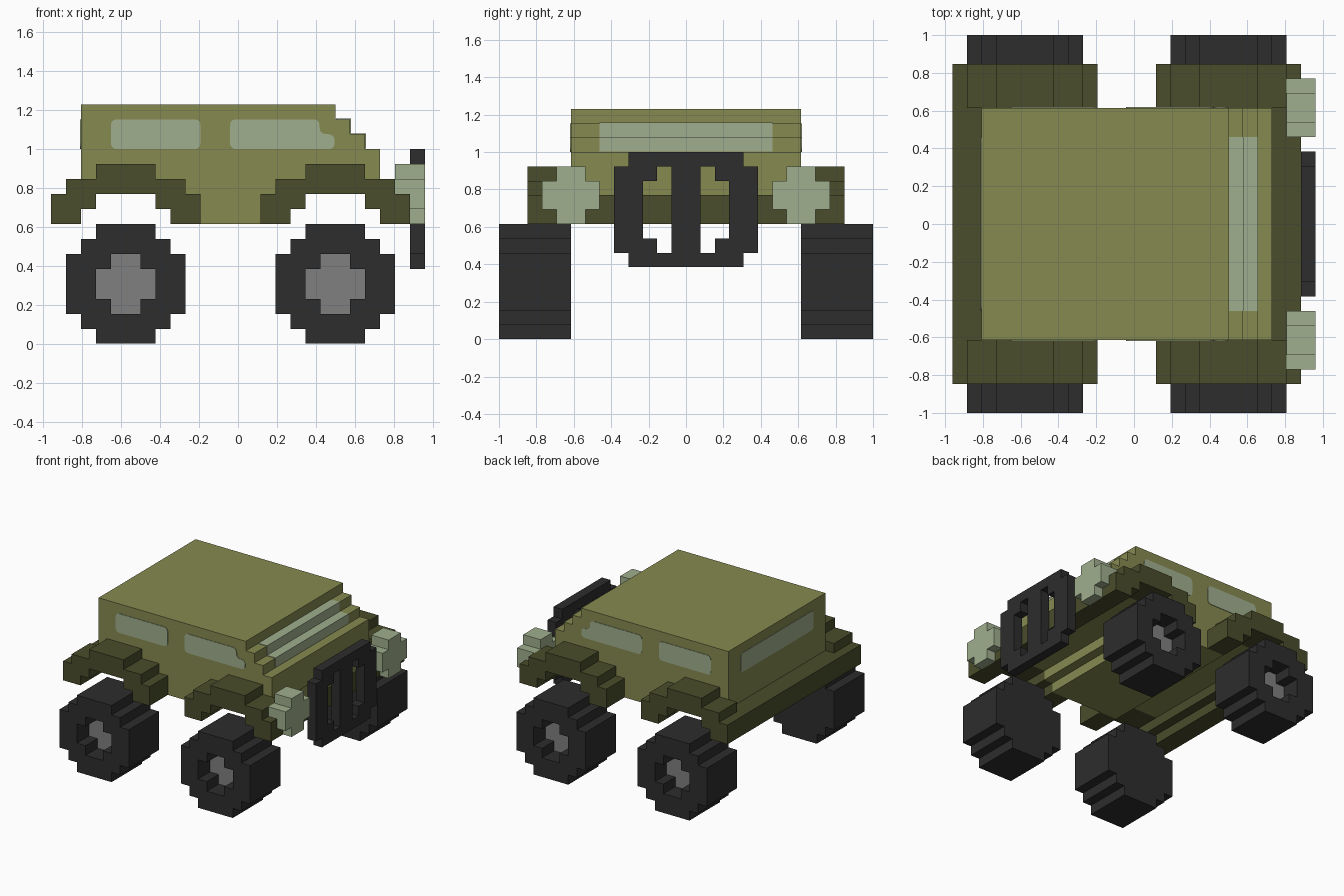
import bpy, bmesh
from mathutils import Vector

if "Cube" in bpy.data.objects:
    bpy.data.objects.remove(bpy.data.objects["Cube"], do_unlink=True)

U = 1 / 13                       # size of one block
ORIGIN = Vector((12.5, 13, 0))   # block coordinates of the model centre


def material(name, hex_code):
    rgb = [int(hex_code[i:i + 2], 16) / 255 for i in (0, 2, 4)]
    col = [c / 12.92 if c < 0.04045 else ((c + 0.055) / 1.055) ** 2.4 for c in rgb] + [1]
    m = bpy.data.materials.new(name)
    m.use_nodes = True
    m.diffuse_color = col
    bsdf = m.node_tree.nodes["Principled BSDF"]
    bsdf.inputs["Base Color"].default_value = col
    bsdf.inputs["Roughness"].default_value = 0.9
    return m


OLIVE = material("olive body", "868A50")
DARK = material("dark olive trim", "4A4D2B")
BLACK = material("black rubber", "2D2D2D")
GREY = material("grey hub", "808080")
GLASS = material("pale green glass", "A0AF8E")


def slab(name, mat, axis, lo, hi, z0, rows, shift=(0, 0, 0), mirror=False, rounding=0):
    """Extrude stacked rows of block spans along axis ('x' or 'y') from lo to hi."""
    def place(a, z):
        return (a, lo, z) if axis == 'y' else (lo, a, z)
    bm = bmesh.new()
    for z, spans in enumerate(rows, z0):
        for start, end in spans:
            for a in range(start, end):
                corners = ((a, z), (a + 1, z), (a + 1, z + 1), (a, z + 1))
                bm.faces.new([bm.verts.new(place(*c)) for c in corners])
    bmesh.ops.remove_doubles(bm, verts=bm.verts[:], dist=0.001)
    direction = Vector((0, 1, 0)) if axis == 'y' else Vector((1, 0, 0))
    ext = bmesh.ops.extrude_face_region(bm, geom=bm.faces[:], use_keep_orig=True)
    moved = [g for g in ext["geom"] if isinstance(g, bmesh.types.BMVert)]
    bmesh.ops.translate(bm, verts=moved, vec=direction * (hi - lo))
    bmesh.ops.recalc_face_normals(bm, faces=bm.faces[:])
    bmesh.ops.dissolve_limit(bm, angle_limit=0.02, verts=bm.verts[:], edges=bm.edges[:])
    if rounding:
        edges = [e for e in bm.edges
                 if abs((e.verts[0].co - e.verts[1].co).normalized().dot(direction)) > 0.99]
        bmesh.ops.bevel(bm, geom=edges, offset=rounding, segments=3, profile=0.5, affect='EDGES')
    for v in bm.verts:
        v.co = (v.co + Vector(shift) - ORIGIN) * U
    bmesh.ops.recalc_face_normals(bm, faces=bm.faces[:])
    mesh = bpy.data.meshes.new(name)
    bm.to_mesh(mesh)
    bm.free()
    mesh.materials.append(mat)
    obj = bpy.data.objects.new(name, mesh)
    bpy.context.collection.objects.link(obj)
    if mirror:
        mod = obj.modifiers.new("mirror_sides", 'MIRROR')
        mod.use_axis = (False, True, False)
        mod.use_mirror_merge = False
    return obj


def offset(rows, by):
    return [[(a + by, b + by) for a, b in r] for r in rows]


# Cabin with stepped windscreen and wheel cavities underneath
slab("cabin", OLIVE, 'y', 5, 21, 8,
     [[(8, 16)], [(7, 17)]] + [[(2, 22)]] * 3 + [[(2, 21)], [(2, 20)], [(2, 19)]])

# Windows: thin plates, plus a stepped windscreen
T = 0.05
slab("rear_side_window", GLASS, 'y', 5 - T, 5, 13, [[(4, 10)]] * 2, mirror=True, rounding=0.4)
slab("front_side_window", GLASS, 'y', 5 - T, 5, 13, [[(12, 19)], [(12, 18)]],
     shift=(-0.04, 0, 0), mirror=True, rounding=0.4)
slab("back_window", GLASS, 'x', 2 - T, 2, 13, [[(7, 19)]] * 2, rounding=0.4)
slab("windscreen", GLASS, 'y', 7, 19, 13, [[(19, 21)], [(19, 20)]], shift=(T, 0, T))

# Fenders and wheels, repeated for both axles
ARCH = [[(0, 2), (8, 10)], [(0, 3), (7, 10)], [(1, 9)], [(3, 7)]]
TYRE = [[(2, 6)], [(1, 7)]] + [[(0, 8)]] * 4 + [[(1, 7)], [(2, 6)]]
HUB = [[(3, 5)], [(2, 6)], [(2, 6)], [(3, 5)]]
RIM = TYRE[:2] + [[(0, 3), (5, 8)], [(0, 2), (6, 8)], [(0, 2), (6, 8)], [(0, 3), (5, 8)]] + TYRE[6:]
for end, x in (("rear", 0), ("front", 14)):
    slab(end + "_fenders", DARK, 'y', 2, 5, 8, offset(ARCH, x), mirror=True)
    slab(end + "_wheel_rims", BLACK, 'y', 0, 2, 0, offset(RIM, x + 1), mirror=True)
    slab(end + "_wheels", BLACK, 'y', 2, 5, 0, offset(TYRE, x + 1), mirror=True)
    slab(end + "_hubs", GREY, 'y', 2 - T, 2.5, 2, offset(HUB, x + 1), mirror=True)

# Bumpers across the full width
slab("rear_bumper", DARK, 'y', 5, 21, 8, [[(0, 2)], [(0, 3)]])
slab("front_bumper", DARK, 'y', 5, 21, 8, [[(22, 24)], [(21, 24)]])

# Headlights: front cross shape and the part resting on the bumper
LAMP = [[(4, 6)], [(3, 7)], [(3, 7)], [(4, 6)]]
slab("headlights", GLASS, 'x', 24, 25, 8, LAMP, mirror=True)
slab("headlight_backs", GLASS, 'x', 23, 24, 10, LAMP[2:], mirror=True)

# Front grille with two slots
SLOT_END = [(8, 11), (12, 14), (15, 18)]
SLOT = [(8, 10), (12, 14), (16, 18)]
slab("grille", BLACK, 'x', 24, 25, 5,
     [[(9, 17)], SLOT_END] + [SLOT] * 4 + [SLOT_END, [(9, 17)]])
